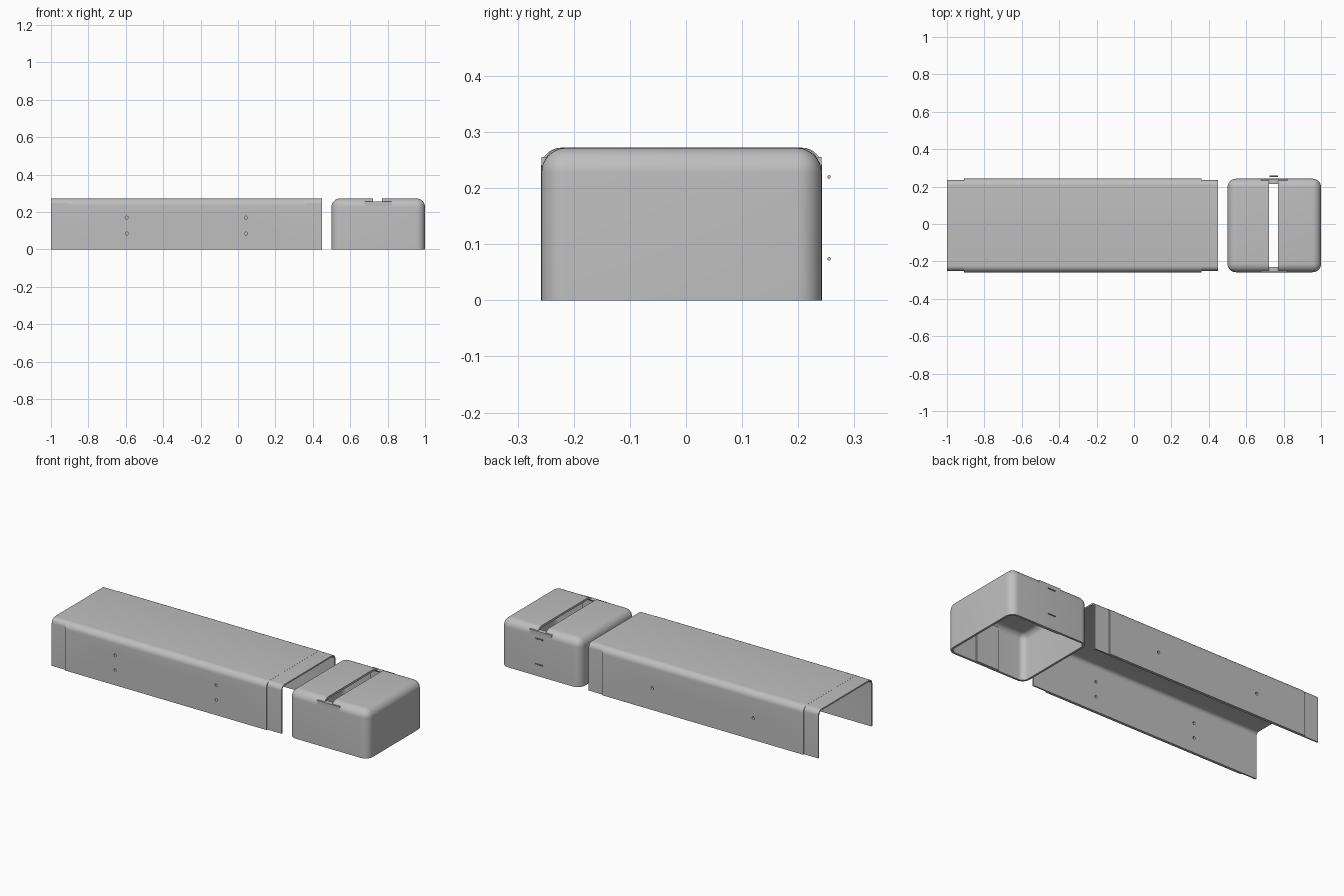
import bpy, bmesh, math

if "Cube" in bpy.data.objects:
    bpy.data.objects.remove(bpy.data.objects["Cube"], do_unlink=True)

grey = bpy.data.materials.new("light_grey")
grey.use_nodes = True
grey.diffuse_color = (0.52, 0.52, 0.52, 1)
grey.node_tree.nodes["Principled BSDF"].inputs["Base Color"].default_value = (0.52, 0.52, 0.52, 1)

MID_Y = -0.008   # centre line of the covers
TOP = 0.272


def add_object(name, bm):
    bmesh.ops.recalc_face_normals(bm, faces=bm.faces)
    mesh = bpy.data.meshes.new(name)
    bm.to_mesh(mesh)
    bm.free()
    mesh.materials.append(grey)
    obj = bpy.data.objects.new(name, mesh)
    bpy.context.collection.objects.link(obj)
    return obj


def block(name, low, high):
    bm = bmesh.new()
    bmesh.ops.create_cube(bm, size=1)
    for v in bm.verts:
        v.co = [a + (b - a) * (c + 0.5) for a, b, c in zip(low, high, v.co)]
    return add_object(name, bm)


def rod(name, centre, radius, length, axis):
    bpy.ops.mesh.primitive_cylinder_add(vertices=16, radius=radius, depth=length, location=centre,
        rotation=(0, math.pi / 2, 0) if axis == "x" else (math.pi / 2, 0, 0))
    obj = bpy.context.object
    obj.name = name
    obj.data.materials.append(grey)
    return obj


def cut(obj, cutter):
    mod = obj.modifiers.new("cut", "BOOLEAN")
    mod.operation, mod.solver, mod.object = "DIFFERENCE", "EXACT", cutter
    cutter.hide_render = True


def finish(obj):
    # Apply modifiers and smooth the rounded corners
    bpy.ops.object.select_all(action="DESELECT")
    obj.select_set(True)
    bpy.context.view_layer.objects.active = obj
    if obj.modifiers:
        bpy.ops.object.convert(target="MESH")
    bpy.ops.object.shade_smooth_by_angle(angle=math.radians(35))


def channel(name, x0, x1, half, top, radius, wall):
    # Inverted U section with rounded shoulders, extruded along x
    def section(half, top, radius):
        right = [(half, 0)]
        for i in range(9):
            a = math.pi / 2 * i / 8
            right.append((half - radius + radius * math.cos(a), top - radius + radius * math.sin(a)))
        return right + [(-y, z) for y, z in reversed(right)]
    outline = section(half, top, radius) + section(half - wall, top - wall, radius - wall)[::-1]
    bm = bmesh.new()
    face = bm.faces.new([bm.verts.new((x0, MID_Y + y, z)) for y, z in outline])
    ext = bmesh.ops.extrude_face_region(bm, geom=[face])
    for v in ext["geom"]:
        if isinstance(v, bmesh.types.BMVert):
            v.co.x = x1
    return add_object(name, bm)


# Long cover: inner sleeve projecting at both ends of the outer shell
sleeve = channel("channel_sleeve", -1, 0.45, 0.243, TOP - 0.0005, 0.028, 0.008)
shell = channel("channel_shell", -0.91, 0.36, 0.2505, TOP, 0.036, 0.0085)

# Screw holes: pairs in the front wall, singles in the back wall
cutters = []
for x in (-0.595, 0.043):
    for y, z in ((-0.25, 0.17), (-0.25, 0.085), (0.235, 0.125)):
        hole = rod("hole_cutter", (x, y, z), 0.008, 0.08, "y")
        cutters.append(hole)
        cut(sleeve, hole)
        cut(shell, hole)

# End cap: rounded box, open below
cap = block("end_cap", (0.5, MID_Y - 0.25, 0), (1, MID_Y + 0.25, TOP))
bm = bmesh.new()
bm.from_mesh(cap.data)
edges = [e for e in bm.edges if max(v.co.z for v in e.verts) > 0.1]
bmesh.ops.bevel(bm, geom=edges, offset=0.045, segments=8, profile=0.5, affect="EDGES")
base = [f for f in bm.faces if all(v.co.z < 0.001 for v in f.verts)]
bmesh.ops.delete(bm, geom=base, context="FACES")
bm.to_mesh(cap.data)
bm.free()
solid = cap.modifiers.new("wall", "SOLIDIFY")
solid.thickness, solid.offset = 0.012, -1

# Slot across the top of the cap
slot = block("slot_cutter", (0.722, -0.4, 0.255), (0.77, 0.4, 0.4))
cutters.append(slot)
cut(cap, slot)

for obj in (sleeve, shell, cap):
    finish(obj)
for c in cutters:
    bpy.data.objects.remove(c, do_unlink=True)

# Stiffening plates inside the cap walls, with corners showing at the shoulders
for side, name in ((-1, "front_plate"), (1, "back_plate")):
    ys = sorted((MID_Y + side * 0.2495, MID_Y + side * 0.232))
    block(name, (0.68, ys[0], 0.0005), (0.82, ys[1], 0.255))

# Two small pins behind the cap
for z, name in ((0.22, "upper_pin"), (0.074, "lower_pin")):
    finish(rod(name, (0.748, 0.255, z), 0.003, 0.046, "x"))
